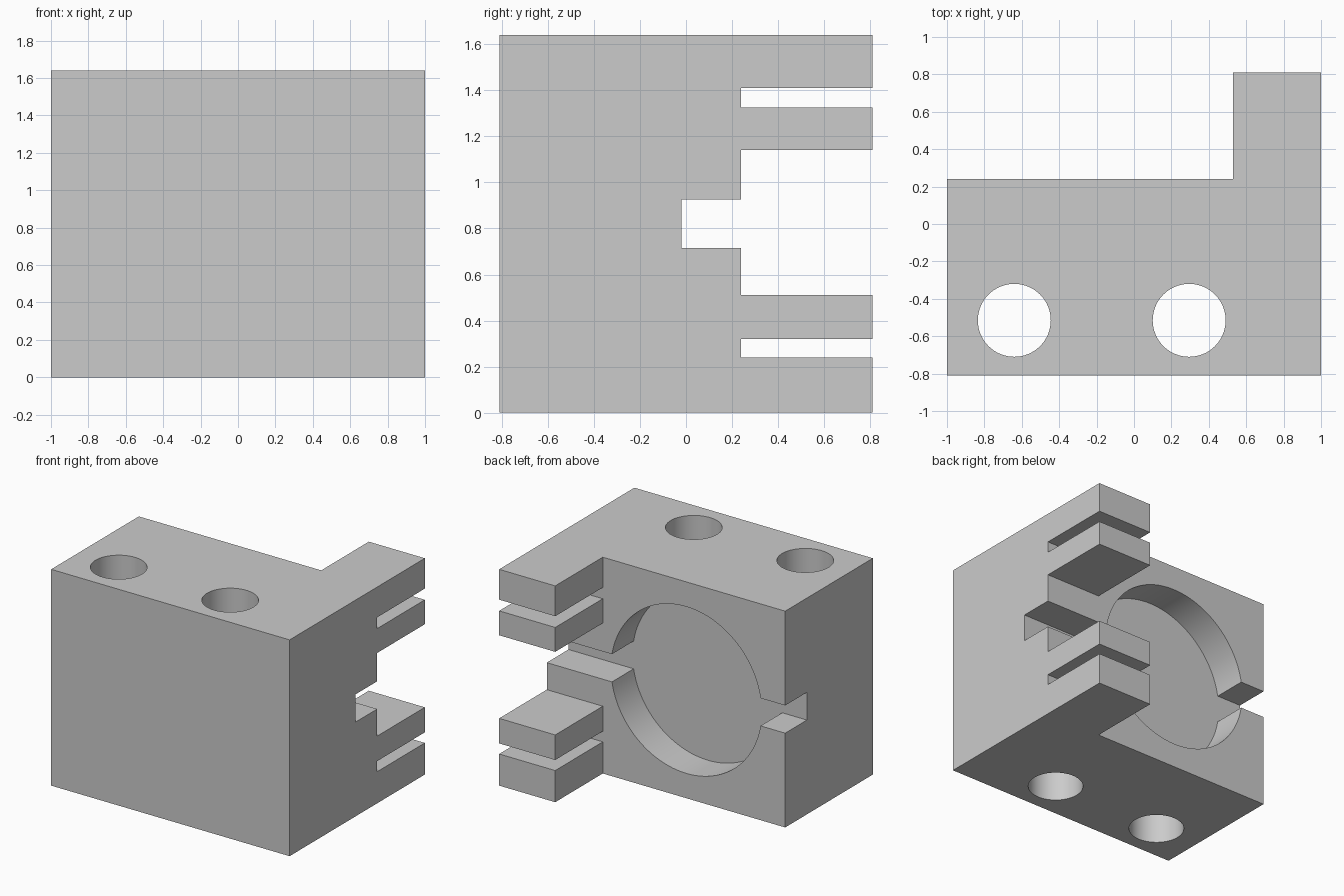
import bpy, bmesh, math
from mathutils import Vector

cube = bpy.data.objects.get("Cube")
if cube:
    bpy.data.objects.remove(cube, do_unlink=True)

grey = bpy.data.materials.new("light grey")
grey.use_nodes = True
colour = (0.6, 0.6, 0.6, 1)
grey.diffuse_color = colour
grey.node_tree.nodes["Principled BSDF"].inputs["Base Color"].default_value = colour

HEIGHT, MID = 1.64, 0.82
FRONT, BACK, TAB_END = -0.81, 0.24, 0.81
TAB_X = 0.53


def make_object(name, bm):
    bmesh.ops.recalc_face_normals(bm, faces=bm.faces[:])
    mesh = bpy.data.meshes.new(name)
    bm.to_mesh(mesh)
    bm.free()
    mesh.materials.append(grey)
    obj = bpy.data.objects.new(name, mesh)
    bpy.context.collection.objects.link(obj)
    return obj


def prism(name, points, offset):
    """Extrude a flat outline along an offset."""
    bm = bmesh.new()
    face = bm.faces.new([bm.verts.new(p) for p in points])
    new = bmesh.ops.extrude_face_region(bm, geom=[face])["geom"]
    verts = [v for v in new if isinstance(v, bmesh.types.BMVert)]
    bmesh.ops.translate(bm, verts=verts, vec=offset)
    return make_object(name, bm)


# Block, split so the tabs can be pulled out of its back face
bm = bmesh.new()
bmesh.ops.create_cube(bm, size=1)
bmesh.ops.scale(bm, verts=bm.verts[:], vec=(2, BACK - FRONT, HEIGHT))
bmesh.ops.translate(bm, verts=bm.verts[:], vec=(0, (FRONT + BACK) / 2, MID))
tabs = [(0, 0.24), (0.32, 0.51), (1.14, 1.325), (1.41, HEIGHT)]
cuts = [((TAB_X, 0, 0), (1, 0, 0))]
cuts += [((0, 0, z), (0, 0, 1)) for tab in tabs for z in tab if 0 < z < HEIGHT]
for co, no in cuts:
    bmesh.ops.bisect_plane(bm, geom=bm.verts[:] + bm.edges[:] + bm.faces[:],
                           plane_co=co, plane_no=no)


def is_tab(face):
    c = face.calc_center_median()
    return (c.y > BACK - 0.001 and c.x > TAB_X
            and any(low < c.z < high for low, high in tabs))


# Tabs
ends = bmesh.ops.extrude_discrete_faces(bm, faces=[f for f in bm.faces if is_tab(f)])["faces"]
bmesh.ops.translate(bm, verts=[v for f in ends for v in f.verts],
                    vec=(0, TAB_END - BACK, 0))
bmesh.ops.recalc_face_normals(bm, faces=bm.faces[:])
bmesh.ops.dissolve_limit(bm, angle_limit=0.01, verts=bm.verts[:], edges=bm.edges[:])
block = make_object("clamp_block", bm)

# Round pocket and cross slot as one outline
centre_x, radius, half_slot, floor = -0.17, 0.632, 0.105, -0.02
start = math.asin(half_slot / radius)
outline = []
for side in (0, math.pi):
    for i in range(49):
        a = side + start + (math.pi - 2 * start) * i / 48
        outline.append(Vector((centre_x + radius * math.cos(a), floor,
                               MID + radius * math.sin(a))))
    x = -1.1 if side == 0 else 1.1
    z = half_slot if side == 0 else -half_slot
    outline += [Vector((x, floor, MID + z)), Vector((x, floor, MID - z))]
cutters = [prism("pocket_cutter", outline, (0, 0.4, 0))]

# Vertical bolt holes
for name, x in (("right_hole_cutter", -0.64), ("left_hole_cutter", 0.295)):
    ring = [(x + 0.195 * math.cos(math.tau * i / 64),
             -0.515 + 0.195 * math.sin(math.tau * i / 64), -0.1) for i in range(64)]
    cutters.append(prism(name, ring, (0, 0, HEIGHT + 0.2)))

bpy.ops.object.select_all(action="DESELECT")
bpy.context.view_layer.objects.active = block
block.select_set(True)
for cutter in cutters:
    mod = block.modifiers.new(cutter.name, "BOOLEAN")
    mod.operation, mod.solver, mod.object = "DIFFERENCE", "EXACT", cutter
    bpy.ops.object.modifier_apply(modifier=mod.name)
    bpy.data.objects.remove(cutter, do_unlink=True)
bpy.ops.object.shade_smooth_by_angle(angle=math.radians(30))
